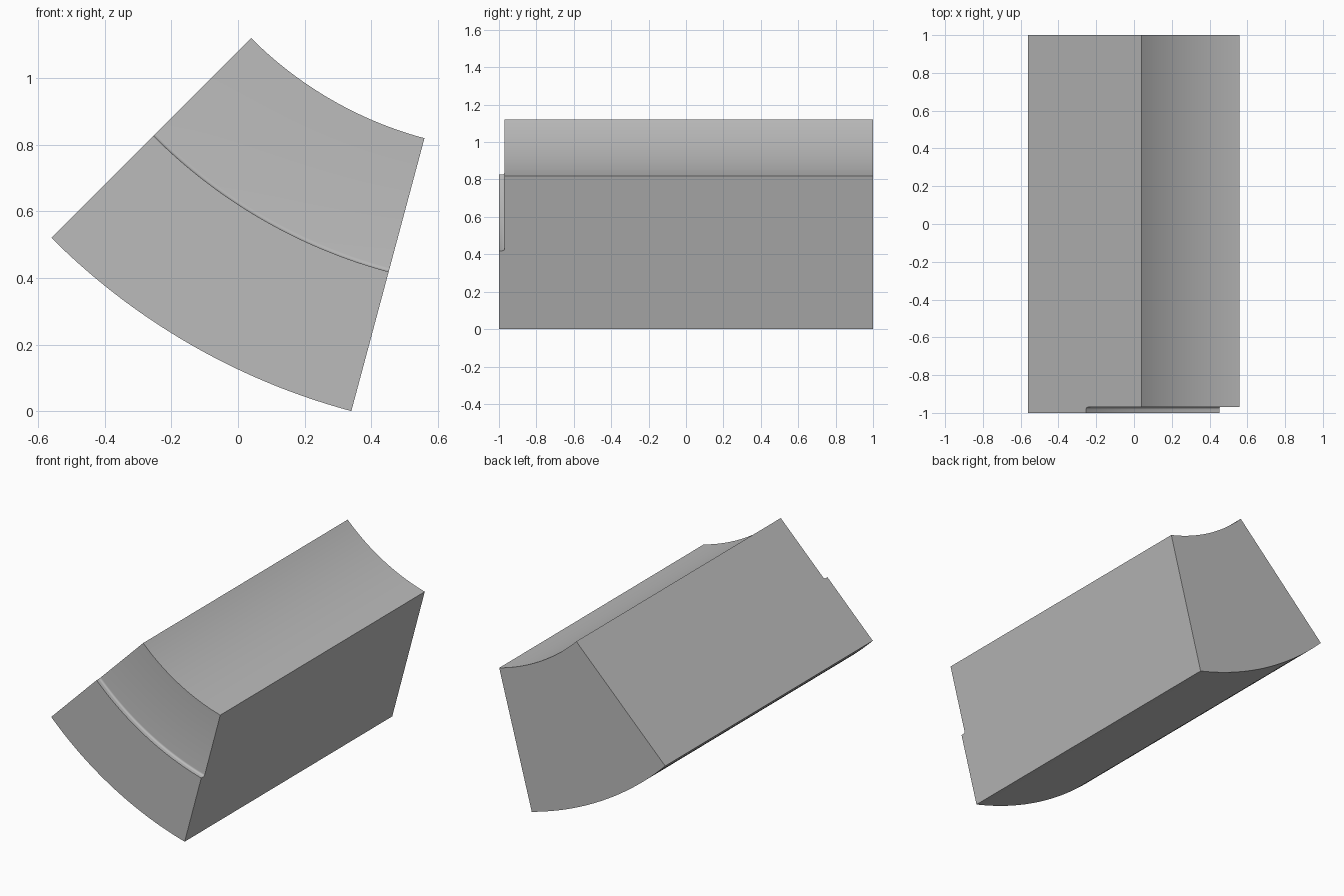
import bpy, bmesh
from math import sin, cos, pi, radians

cube = bpy.data.objects.get("Cube")
if cube:
    bpy.data.objects.remove(cube, do_unlink=True)

CENTRE_X, CENTRE_Z = 0.86, 1.94
INNER, STEP, OUTER = 1.16, 1.575, 2.008
FRONT, RECESS, BACK = -1.0, -0.97, 1.0
FILLET, SEGMENTS = 0.012, 48

# Radial cross-section (radius, y) with a small fillet inside the front step
profile = [(INNER, BACK), (INNER, RECESS)]
for i in range(5):
    a = pi / 2 * i / 4
    profile.append((STEP - FILLET + FILLET * sin(a),
                    RECESS - FILLET + FILLET * cos(a)))
profile += [(STEP, FRONT), (OUTER, FRONT), (OUTER, BACK)]

# Sweep the cross-section through a thirty degree arc
bm = bmesh.new()
rings = []
for i in range(SEGMENTS + 1):
    a = radians(225 + 30 * i / SEGMENTS)
    rings.append([bm.verts.new((CENTRE_X + r * cos(a), y, CENTRE_Z + r * sin(a)))
                  for r, y in profile])
for ring, following in zip(rings, rings[1:]):
    for j in range(len(profile)):
        k = (j + 1) % len(profile)
        bm.faces.new((ring[j], ring[k], following[k], following[j]))

# Flat radial end faces
bm.faces.new(rings[0])
bm.faces.new(rings[-1])
bmesh.ops.recalc_face_normals(bm, faces=bm.faces)

mesh = bpy.data.meshes.new("stepped_arc_segment")
bm.to_mesh(mesh)
bm.free()
segment = bpy.data.objects.new("stepped_arc_segment", mesh)
bpy.context.collection.objects.link(segment)

# Plain grey finish
grey = bpy.data.materials.new("plain_grey")
grey.use_nodes = True
colour = (0.5, 0.5, 0.5, 1)
grey.diffuse_color = colour
grey.node_tree.nodes["Principled BSDF"].inputs["Base Color"].default_value = colour
mesh.materials.append(grey)

bpy.context.view_layer.objects.active = segment
segment.select_set(True)
bpy.ops.object.shade_smooth_by_angle(angle=radians(30))
